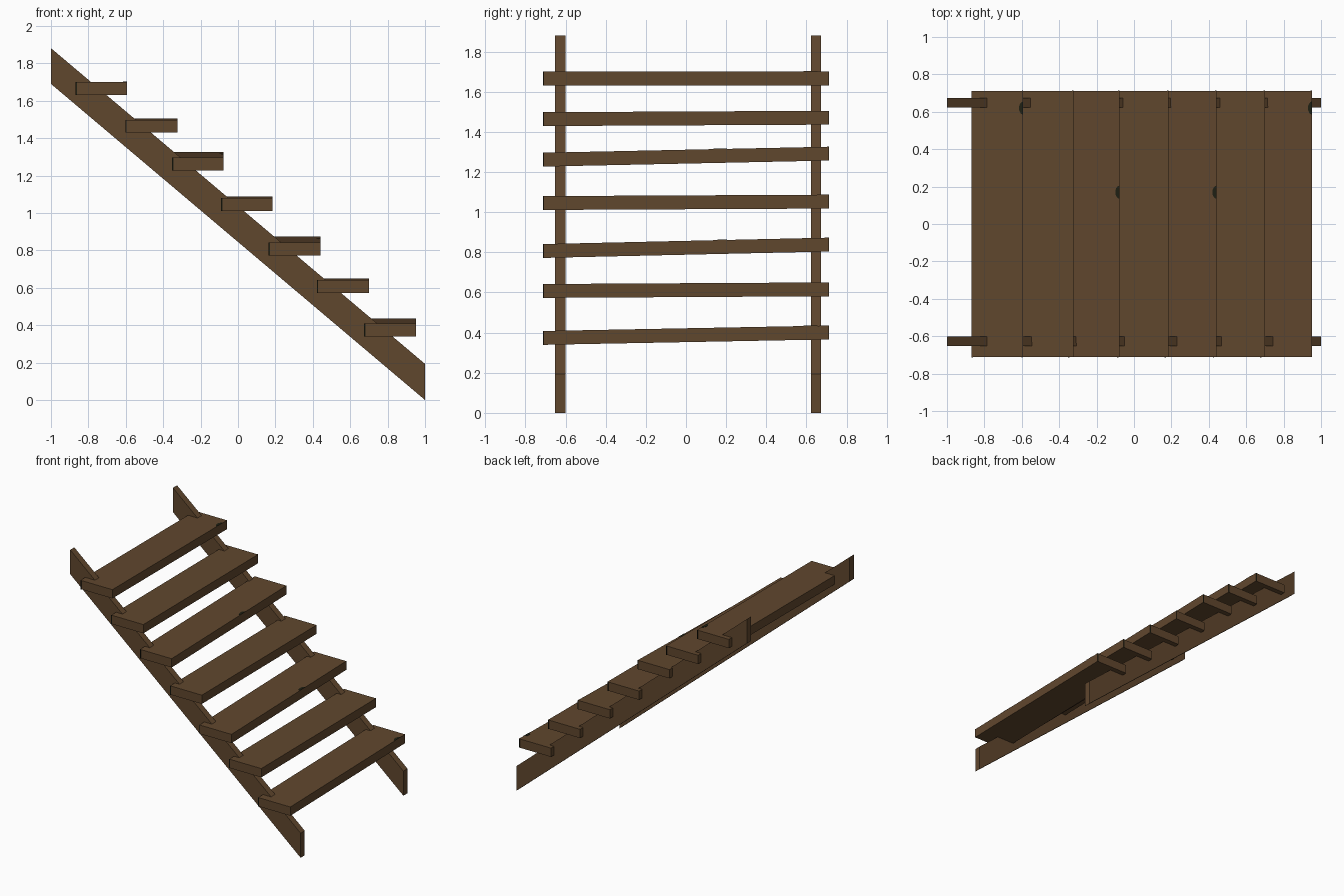
import bpy, math

if "Cube" in bpy.data.objects:
    bpy.data.objects.remove(bpy.data.objects["Cube"])


def material(name, rgb):
    m = bpy.data.materials.new(name)
    m.diffuse_color = (*rgb, 1)
    m.use_nodes = True
    m.node_tree.nodes["Principled BSDF"].inputs["Base Color"].default_value = m.diffuse_color
    return m


WOOD = material("brown wood", (0.118, 0.063, 0.027))
DARK = material("dark worn wood", (0.014, 0.015, 0.007))


def prism(name, ring_a, ring_b, mat):
    """Solid between two matching rings of points."""
    n = len(ring_a)
    faces = [tuple(range(n))[::-1], tuple(range(n, 2 * n))]
    faces += [(i, (i + 1) % n, n + (i + 1) % n, n + i) for i in range(n)]
    me = bpy.data.meshes.new(name)
    me.from_pydata(list(ring_a) + list(ring_b), [], faces)
    me.materials.append(mat)
    ob = bpy.data.objects.new(name, me)
    bpy.context.collection.objects.link(ob)
    # consistent outward normals
    import bmesh
    bm = bmesh.new()
    bm.from_mesh(me)
    bmesh.ops.recalc_face_normals(bm, faces=bm.faces)
    bm.to_mesh(me)
    bm.free()
    return ob


# Sloping side stringers
profile = [(-1, 1.69), (1, 0), (1, 0.193), (-1, 1.881)]
for name, y0, y1 in (("front_stringer", -0.652, -0.601), ("back_stringer", 0.622, 0.673)):
    prism(name, [(x, y0, z) for x, z in profile], [(x, y1, z) for x, z in profile], WOOD)

# Treads: left x, right x, top height at front end, top height at back end
treads = [
    (-0.869, -0.593, 1.700, 1.701),
    (-0.602, -0.324, 1.498, 1.505),
    (-0.353, -0.078, 1.296, 1.326),
    (-0.091, 0.184, 1.080, 1.087),
    (0.163, 0.441, 0.841, 0.873),
    (0.422, 0.700, 0.642, 0.650),
    (0.674, 0.952, 0.408, 0.435),
]
HALF, THICK, EDGE, PLATE = 0.711, 0.069, 0.007, 0.002
chip_y = {1: 0.62, 3: 0.17, 5: 0.17, 7: 0.62}

for i, (x0, x1, zf, zb) in enumerate(treads, 1):
    def end(y, z, a=x0, b=x1):
        return [(a, y, z - THICK), (b, y, z - THICK), (b, y, z), (a, y, z)]

    prism(f"tread_{i}", end(-HALF, zf), end(HALF, zb), WOOD)

    # Dark worn strips on the end grain
    prism(f"front_end_wear_{i}", end(-HALF - PLATE, zf, x0, x0 + EDGE),
          end(-HALF, zf, x0, x0 + EDGE), DARK)
    prism(f"back_end_wear_{i}", end(HALF, zb, x1 - EDGE, x1),
          end(HALF + PLATE, zb, x1 - EDGE, x1), DARK)

    # Dark half-round chip mark on the nose of every other tread
    if i in chip_y:
        ring = []
        for k in range(9):
            a = math.pi / 2 + math.pi * k / 8
            y = chip_y[i] + 0.035 * math.sin(a)
            z = zf + (zb - zf) * (y + HALF) / (2 * HALF)
            ring.append((x1 + 0.022 * math.cos(a), y, z))
        prism(f"chip_mark_{i}", ring, [(x, y, z + PLATE) for x, y, z in ring], DARK)
